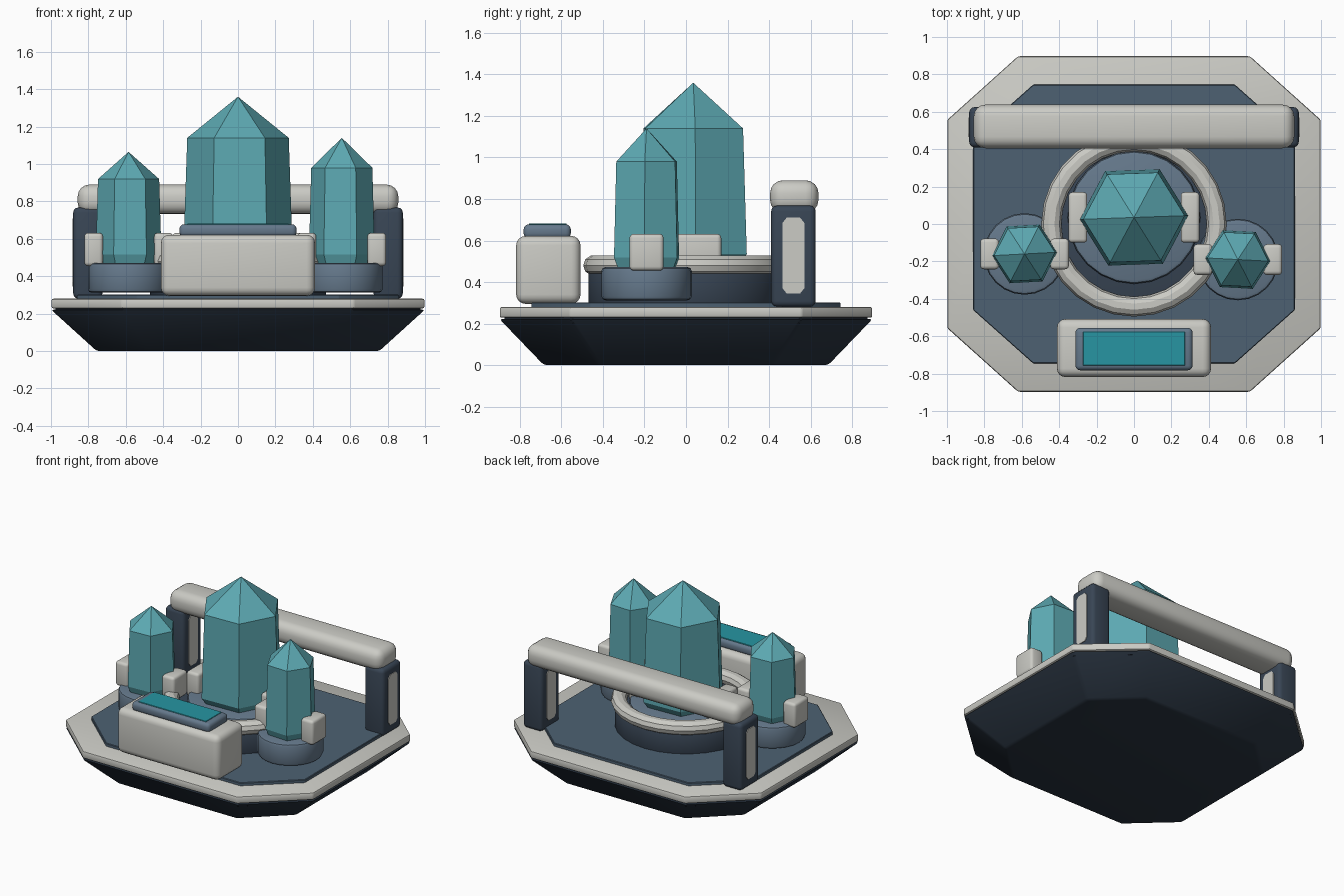
import bpy, bmesh, math

if "Cube" in bpy.data.objects:
    bpy.data.objects.remove(bpy.data.objects["Cube"])

def mat(name, r, g, b):
    m = bpy.data.materials.new(name)
    m.diffuse_color = (r, g, b, 1)
    m.use_nodes = True
    m.node_tree.nodes["Principled BSDF"].inputs["Base Color"].default_value = m.diffuse_color
    return m

HULL = mat("hull_dark", 0.022, 0.034, 0.052)
NAVY = mat("navy", 0.04, 0.06, 0.09)
SLATE = mat("slate", 0.075, 0.12, 0.17)
STEEL = mat("steel_blue", 0.13, 0.19, 0.26)
PALE = mat("pale_grey", 0.60, 0.60, 0.56)
TEAL = mat("crystal_teal", 0.11, 0.40, 0.45)
SCREEN = mat("screen_teal", 0.02, 0.30, 0.36)

def finish(name, bm, material, bevel=0.0, segs=3, smooth=True, min_angle=30):
    bmesh.ops.recalc_face_normals(bm, faces=bm.faces)
    if bevel:
        edges = [e for e in bm.edges if e.calc_face_angle(0) > math.radians(min_angle)]
        bmesh.ops.bevel(bm, geom=edges, offset=bevel, segments=segs, profile=0.5,
                        affect='EDGES', clamp_overlap=True)
    me = bpy.data.meshes.new(name)
    bm.to_mesh(me)
    bm.free()
    ob = bpy.data.objects.new(name, me)
    bpy.context.collection.objects.link(ob)
    me.materials.append(material)
    if smooth:
        bpy.ops.object.select_all(action='DESELECT')
        ob.select_set(True)
        bpy.context.view_layer.objects.active = ob
        bpy.ops.object.shade_smooth_by_angle(angle=math.radians(32))
    return ob

def loft(rings):
    """Skin a stack of equal-length point rings and cap both ends."""
    bm = bmesh.new()
    vs = [[bm.verts.new(p) for p in r] for r in rings]
    n = len(vs[0])
    for a, b in zip(vs, vs[1:]):
        for i in range(n):
            j = (i + 1) % n
            bm.faces.new((a[i], a[j], b[j], b[i]))
    bm.faces.new(vs[0][::-1])
    bm.faces.new(vs[-1])
    return bm

def octagon(hx, hy, cx, cy, z):
    """Octagon with half sizes hx, hy; flats end at cx along x and cy along y."""
    q = [(hx, -cy), (hx, cy), (cx, hy), (-cx, hy), (-hx, cy), (-hx, -cy), (-cx, -hy), (cx, -hy)]
    return [(x, y, z) for x, y in q]

def circle(x, y, z, r, n, rot=0.0):
    return [(x + r * math.cos(rot + math.tau * i / n),
             y + r * math.sin(rot + math.tau * i / n), z) for i in range(n)]

def box(name, x, y, z, material, bevel, segs=3):
    """Rounded box from (min, max) ranges on each axis."""
    ring = lambda h: [(x[0], y[0], h), (x[1], y[0], h), (x[1], y[1], h), (x[0], y[1], h)]
    return finish(name, loft([ring(z[0]), ring(z[1])]), material, bevel, segs)

def drum(name, x, y, z0, z1, r, material, bevel, n=24):
    return finish(name, loft([circle(x, y, z0, r, n), circle(x, y, z1, r, n)]),
                  material, bevel, 2)

# Base: tapered hull, pale rim plate and inset deck
finish("hull", loft([octagon(0.755, 0.685, 0.47, 0.42, 0), octagon(1.0, 0.9, 0.62, 0.56, 0.222)]),
       HULL, 0.015, 2)
finish("hull_seam", loft([octagon(0.975, 0.875, 0.61, 0.545, 0.2),
                          octagon(0.975, 0.875, 0.61, 0.545, 0.25)]), HULL)
finish("rim_plate", loft([octagon(0.997, 0.897, 0.62, 0.558, 0.228),
                          octagon(0.997, 0.897, 0.62, 0.558, 0.28)]), PALE, 0.01, 2)
finish("deck", loft([octagon(0.86, 0.745, 0.54, 0.46, 0.27),
                     octagon(0.86, 0.745, 0.54, 0.46, 0.302)]), SLATE, 0.004, 1)

# Central socket with a rounded ring
drum("socket_base", 0, 0, 0.29, 0.45, 0.47, NAVY, 0.01, 28)
bm = bmesh.new()
n, m = 28, 10
tube = [[bm.verts.new(((0.442 + 0.053 * math.cos(b)) * math.cos(a),
                       (0.442 + 0.053 * math.cos(b)) * math.sin(a),
                       0.48 + 0.05 * math.sin(b)))
         for b in (math.tau * k / m for k in range(m))]
        for a in (math.tau * i / n for i in range(n))]
for i in range(n):
    for k in range(m):
        a, b, k2 = tube[i], tube[(i + 1) % n], (k + 1) % m
        bm.faces.new((a[k], b[k], b[k2], a[k2]))
finish("socket_ring", bm, PALE)

# Crystals, each with a pedestal and two clamps
def crystal(name, x, y, r, base, shoulder, tip, ped_r, rot, clamp):
    drum(name + "_pedestal", x, y, 0.312, base, ped_r, STEEL, 0.02)
    levels = [(base - 0.005, 0.88 * r), (base + 0.045, r), (shoulder, 0.93 * r)]
    bm = loft([circle(x, y, z, q, 6, rot) for z, q in levels])
    bm.faces.ensure_lookup_table()
    bmesh.ops.poke(bm, faces=[bm.faces[-1]])
    top = max(bm.verts, key=lambda v: (round(v.co.z, 4), len(v.link_edges) == 6))
    top.co = (x, y, tip)
    finish(name, bm, TEAL, smooth=False)
    dx, hw, hy, z0 = clamp
    for s, side in ((-1, "left"), (1, "right")):
        c = x + s * dx
        box(f"{name}_{side}_clamp", (c - hw, c + hw), (y - hy, y + hy), (z0, 0.632), PALE, 0.02)

small = (0.187, 0.05, 0.082, 0.455)
crystal("main_crystal", 0, 0.035, 0.292, 0.49, 1.14, 1.36, 0.355, math.radians(2),
        (0.30, 0.05, 0.135, 0.45))
crystal("left_crystal", -0.585, -0.16, 0.176, 0.472, 0.92, 1.065, 0.218, math.radians(3), small)
crystal("right_crystal", 0.555, -0.19, 0.176, 0.472, 0.98, 1.14, 0.218, math.radians(-3), small)

# Front console with bezel and screen
box("console", (-0.412, 0.412), (-0.818, -0.508), (0.295, 0.622), PALE, 0.045, 4)
box("screen_bezel", (-0.313, 0.313), (-0.782, -0.555), (0.61, 0.678), STEEL, 0.024)
box("screen", (-0.272, 0.272), (-0.757, -0.575), (0.66, 0.682), SCREEN, 0.002, 1)

# Rear rail on two posts with chamfered side panels
for s, side in ((-1, "left"), (1, "right")):
    c = 0.803 * s
    box(side + "_post", (c - 0.078, c + 0.078), (0.41, 0.625), (0.28, 0.768), NAVY, 0.028)
    outline = [(0.465, 0.37), (0.485, 0.345), (0.55, 0.345), (0.57, 0.37),
               (0.57, 0.685), (0.55, 0.71), (0.485, 0.71), (0.465, 0.685)]
    finish(side + "_post_panels",
           loft([[(c + d, y, z) for y, z in outline] for d in (-0.083, 0.083)]), PALE)
box("rear_rail", (-0.857, 0.857), (0.405, 0.638), (0.732, 0.89), PALE, 0.062, 4)
